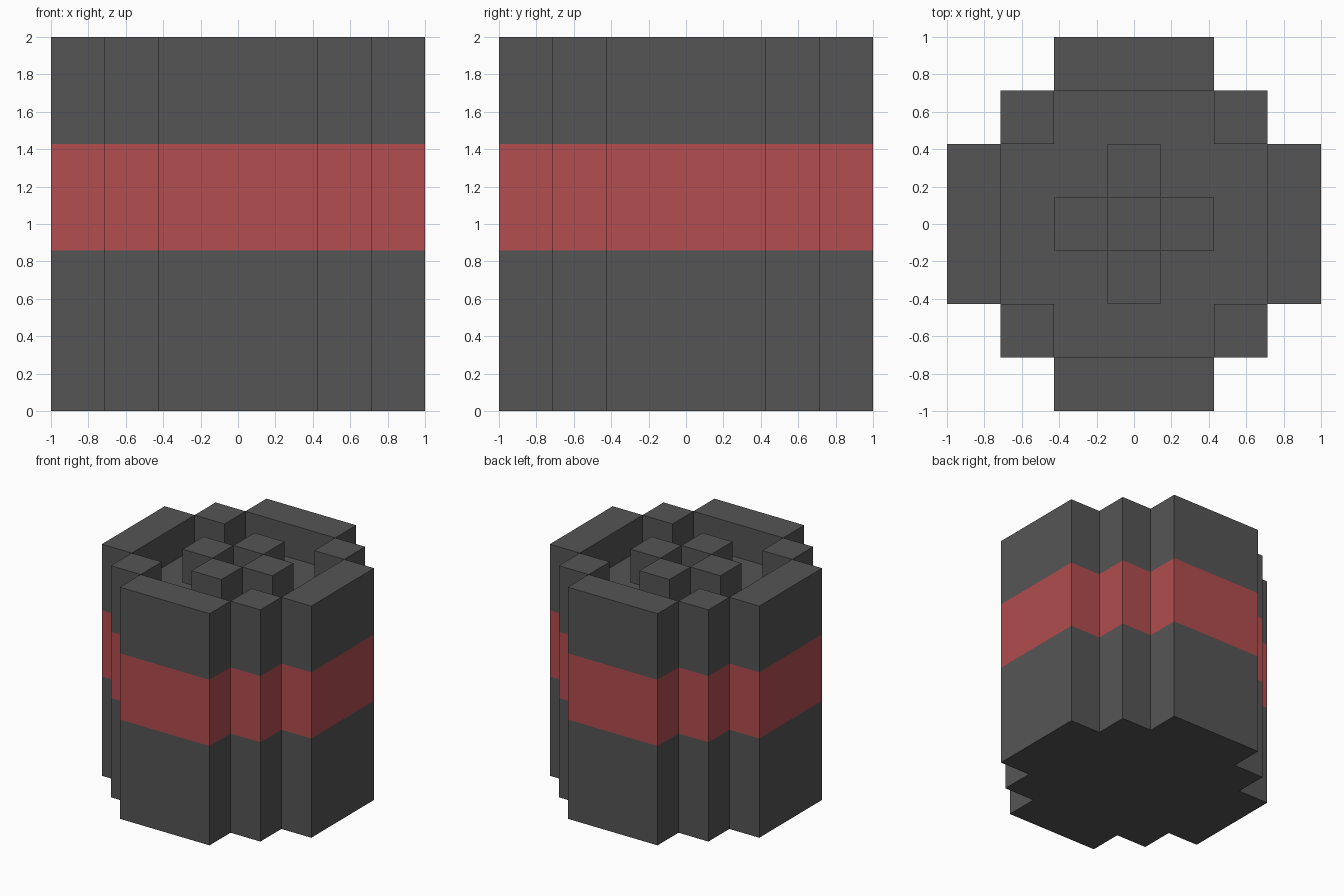
import bpy
import bmesh

cube = bpy.data.objects.get("Cube")
if cube:
    bpy.data.objects.remove(cube, do_unlink=True)

U = 2 / 7                       # one block of the 7 x 7 x 7 layout
BAND = (3 * U, 5 * U)           # height range of the red band


def material(name, rgb):
    m = bpy.data.materials.new(name)
    m.use_nodes = True
    m.diffuse_color = (*rgb, 1)
    m.node_tree.nodes["Principled BSDF"].inputs["Base Color"].default_value = (*rgb, 1)
    return m


GREY = material("dark grey", (0.091, 0.091, 0.091))
RED = material("band red", (0.445, 0.074, 0.080))


def turn(points, quarter):
    """Rotate 2D points about the centre by quarter turns."""
    for _ in range(quarter):
        points = [(-y, x) for x, y in points]
    return points


def rect(x0, x1, y0, y1):
    return [(x0, y0), (x1, y0), (x1, y1), (x0, y1)]


def prism(name, outline, levels):
    """Upright prism split at the given levels; the band range is red."""
    bm = bmesh.new()
    rings = [[bm.verts.new((x * U, y * U, z * U)) for x, y in outline] for z in levels]
    n = len(outline)
    for low, high in zip(rings, rings[1:]):
        for i in range(n):
            j = (i + 1) % n
            bm.faces.new((low[i], low[j], high[j], high[i]))
    bm.faces.new(rings[0][::-1])
    bm.faces.new(rings[-1])
    for f in bm.faces:
        f.material_index = int(BAND[0] < f.calc_center_median().z < BAND[1])
    mesh = bpy.data.meshes.new(name)
    bm.to_mesh(mesh)
    bm.free()
    mesh.materials.append(GREY)
    mesh.materials.append(RED)
    obj = bpy.data.objects.new(name, mesh)
    bpy.context.collection.objects.link(obj)


# Cross-shaped core, whose top is the recessed floor
core = [p for q in range(4) for p in turn([(2.5, -1.5), (2.5, 1.5), (1.5, 1.5)], q)]
prism("core", core, (0, 6))

SIDES = ("left", "back", "right", "front")
CORNERS = ("back_left", "back_right", "front_right", "front_left")
for q in range(4):
    # Wide wall slabs and square corner posts, full height
    prism(SIDES[q] + "_wall", turn(rect(2.5, 3.5, -1.5, 1.5), q), (0, 3, 5, 7))
    prism(CORNERS[q] + "_post", turn(rect(1.5, 2.5, 1.5, 2.5), q), (0, 3, 5, 7))
    # Small blocks standing on the floor around the open centre
    prism(SIDES[q] + "_top_block", turn(rect(0.5, 1.5, -0.5, 0.5), q), (6, 7))
